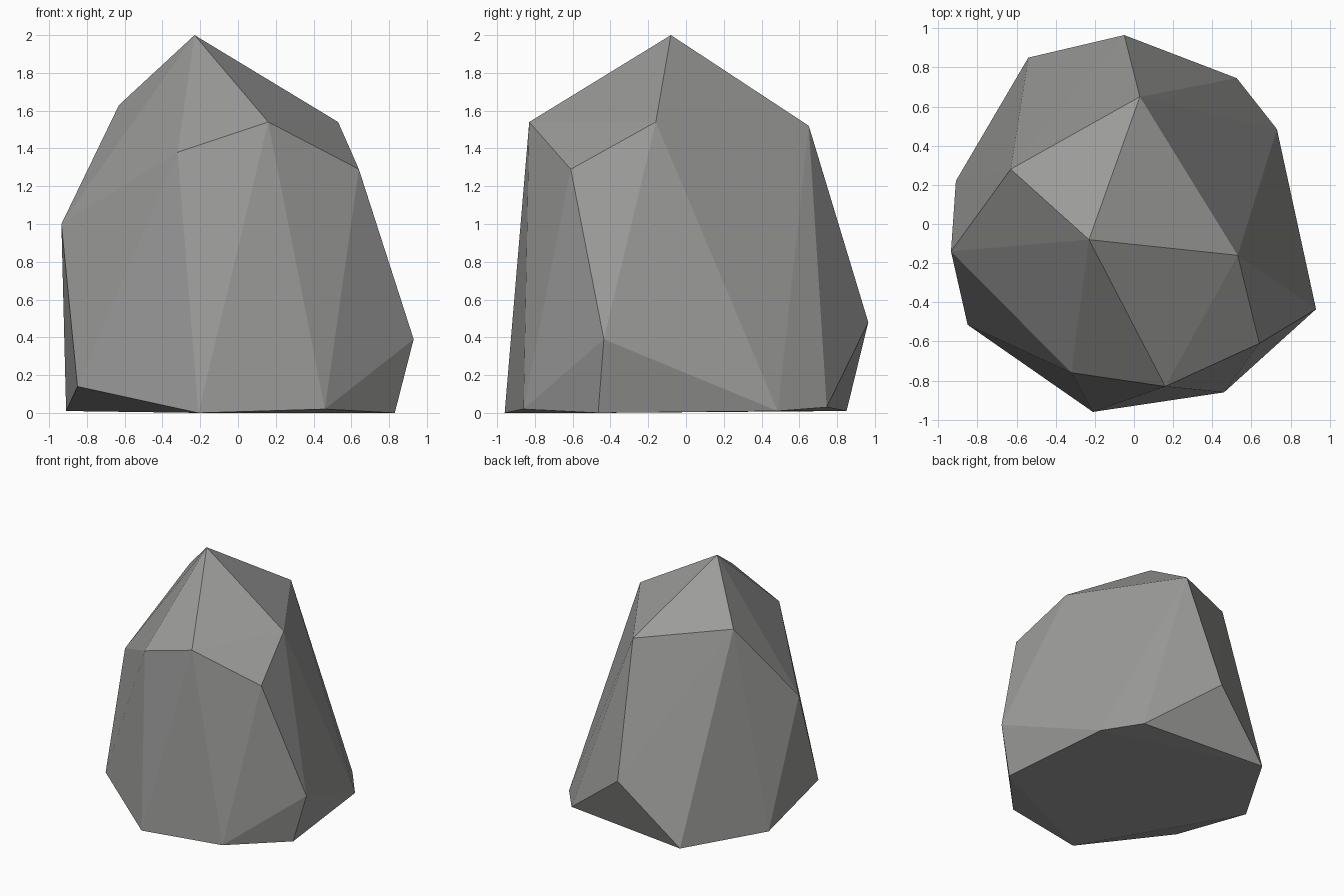
import bpy, bmesh

# Corner points of the chiselled boulder, from crown down to base
crown = [(-0.23, -0.08, 2.0), (-0.63, 0.28, 1.63), (0.53, -0.16, 1.54),
         (0.16, -0.83, 1.54), (0.03, 0.65, 1.52), (-0.32, -0.76, 1.38),
         (0.64, -0.61, 1.29)]
waist = [(-0.935, -0.14, 1.0), (-0.05, 0.965, 0.48), (0.93, -0.435, 0.39)]
base = [(-0.85, -0.515, 0.14), (-0.91, 0.22, 0.01), (-0.54, 0.85, 0.01),
        (0.525, 0.745, 0.03), (0.73, 0.485, 0.01), (0.83, -0.465, 0.0),
        (0.46, -0.86, 0.02), (-0.21, -0.96, 0.0)]

# Boulder: flat-faceted convex hull around the points
bm = bmesh.new()
for p in crown + waist + base:
    bm.verts.new(p)
bmesh.ops.convex_hull(bm, input=bm.verts[:])
bmesh.ops.recalc_face_normals(bm, faces=bm.faces[:])
mesh = bpy.data.meshes.new("boulder")
bm.to_mesh(mesh)
bm.free()
rock = bpy.data.objects.new("boulder", mesh)
bpy.context.collection.objects.link(rock)

# Stone colour
stone = bpy.data.materials.new("grey stone")
stone.diffuse_color = (0.33, 0.335, 0.325, 1)
mesh.materials.append(stone)
